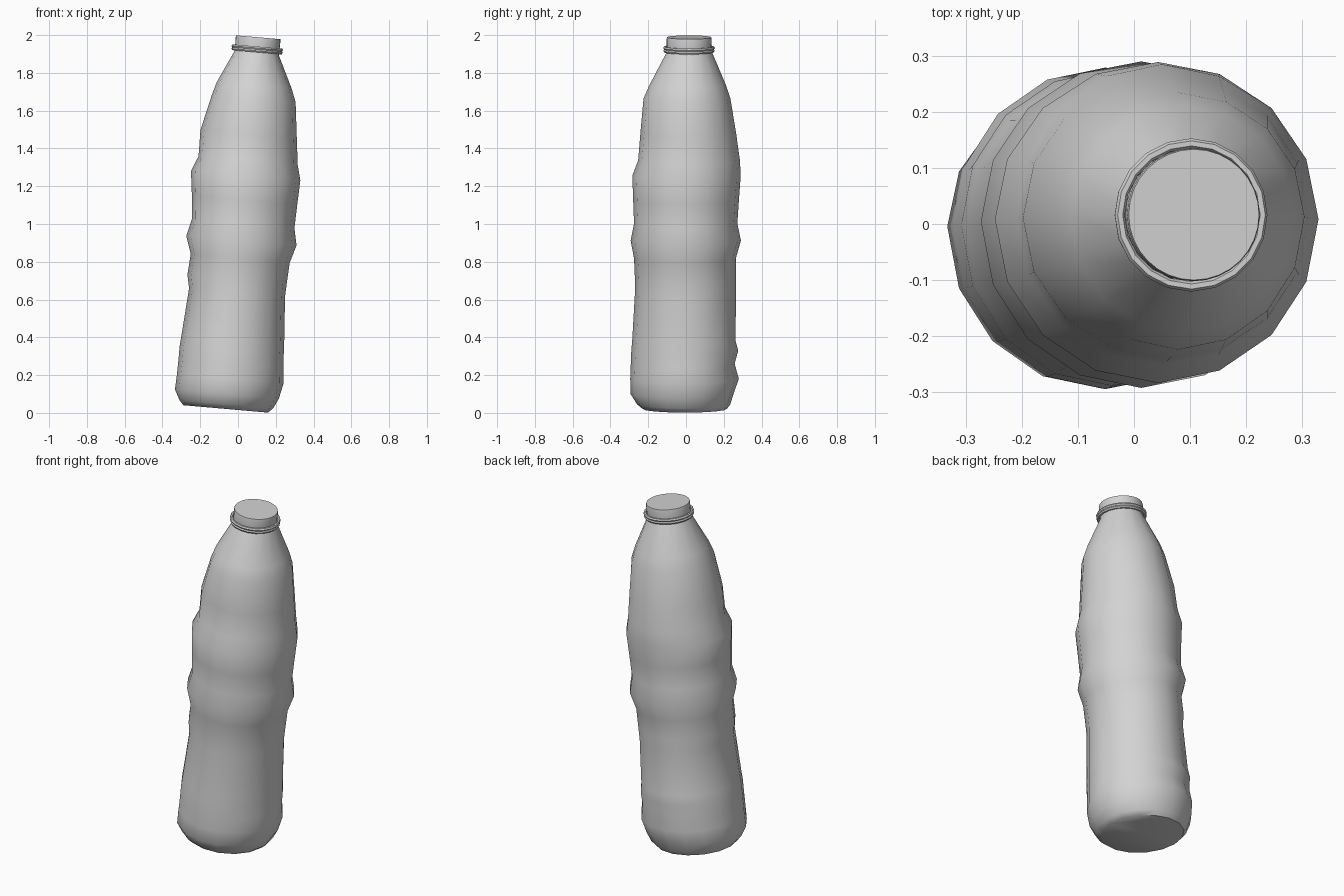
import bpy, bmesh, math
from mathutils import Vector

if "Cube" in bpy.data.objects:
    bpy.data.objects.remove(bpy.data.objects["Cube"])

TILT = math.radians(5.0)
AXIS = Vector((math.sin(TILT), 0.011, math.cos(TILT)))
SIDE = Vector((math.cos(TILT), 0, -math.sin(TILT)))
BACK = Vector((0, 1, 0))
BASE = Vector((-0.065, -0.005, 0.021))

grey = bpy.data.materials.new("plain_grey")
grey.diffuse_color = (0.65, 0.65, 0.65, 1)
grey.use_nodes = True
grey.node_tree.nodes["Principled BSDF"].inputs["Base Color"].default_value = grey.diffuse_color


def loft(name, rows, sides, closed=False, cap_bottom=False, cap_top=False):
    """Loft rings along the leaning axis; row = height, left, right, front, back radius."""
    bm = bmesh.new()
    rings = []
    for t, left, right, front, back in rows:
        ring = []
        for i in range(sides):
            a = 2 * math.pi * i / sides
            c, s = math.cos(a), math.sin(a)
            u = c * (right if c > 0 else left)
            v = s * (back if s > 0 else front)
            ring.append(bm.verts.new(BASE + AXIS * t + SIDE * u + BACK * v))
        rings.append(ring)
    pairs = list(zip(rings, rings[1:]))
    if closed:
        pairs.append((rings[-1], rings[0]))
    for lo, hi in pairs:
        for i in range(sides):
            j = (i + 1) % sides
            bm.faces.new((lo[i], lo[j], hi[j], hi[i]))
    if cap_bottom:
        bm.faces.new(rings[0][::-1])
    if cap_top:
        bm.faces.new(rings[-1])
    bmesh.ops.recalc_face_normals(bm, faces=bm.faces)
    mesh = bpy.data.meshes.new(name)
    bm.to_mesh(mesh)
    bm.free()
    mesh.materials.append(grey)
    obj = bpy.data.objects.new(name, mesh)
    bpy.context.collection.objects.link(obj)
    bpy.ops.object.select_all(action='DESELECT')
    obj.select_set(True)
    bpy.context.view_layer.objects.active = obj
    bpy.ops.object.shade_smooth_by_angle(angle=math.radians(48))
    return obj


def round_rows(profile):
    return [(t, r, r, r, r) for t, r in profile]


# body with slightly squashed ribs and a long shoulder
body = [
    (0.00, .226, .224, .225, .222),
    (0.025, .248, .250, .255, .240),
    (0.08, .277, .276, .290, .256),
    (0.16, .273, .293, .292, .283),
    (0.24, .272, .286, .290, .260),
    (0.31, .272, .281, .288, .278),
    (0.36, .268, .279, .284, .264),
    (0.62, .249, .261, .272, .262),
    (0.69, .264, .264, .273, .262),
    (0.80, .256, .270, .279, .260),
    (0.895, .288, .298, .298, .286),
    (0.985, .266, .279, .281, .266),
    (1.11, .277, .283, .287, .273),
    (1.24, .293, .288, .293, .281),
    (1.32, .260, .267, .263, .276),
    (1.46, .262, .250, .253, .255),
    (1.65, .218, .227, .238, .222),
    (1.72, .198, .200, .208, .198),
    (1.90, .115, .112, .116, .120),
]
loft("bottle_body", body, 16, cap_bottom=True)

# neck with a closed top
loft("bottle_neck", round_rows([(1.88, .116), (1.92, .118), (1.965, .119), (1.975, .117)]),
     32, cap_top=True)

# doubled collar under the neck
for name, t, r in (("collar_upper", 1.918, .128), ("collar_lower", 1.903, .127)):
    tube = [(t + .009 * math.sin(k * math.pi / 3), r + .009 * math.cos(k * math.pi / 3))
            for k in range(6)]
    loft(name, round_rows(tube), 20, closed=True)
